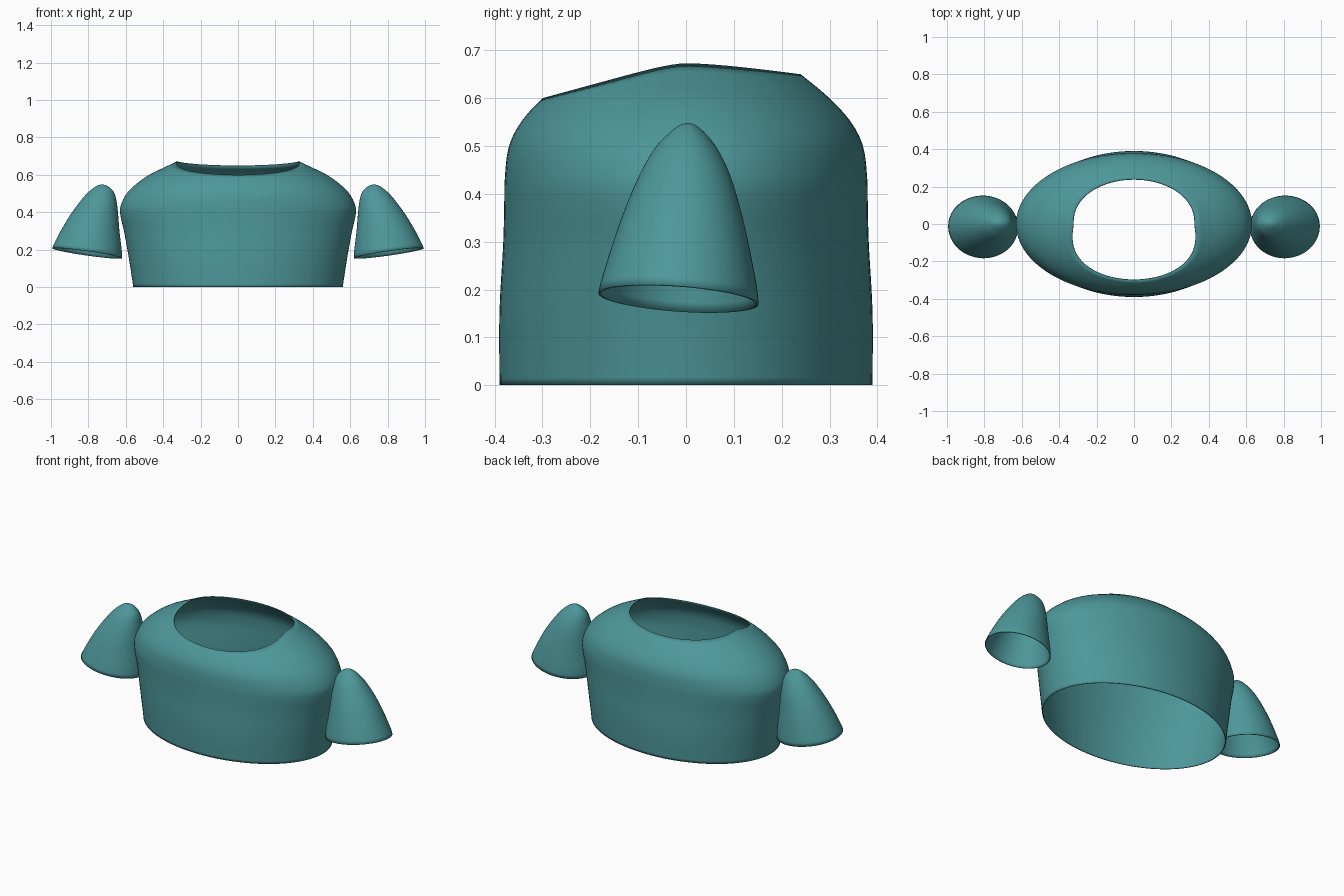
import bpy, bmesh, math

if "Cube" in bpy.data.objects:
    bpy.data.objects.remove(bpy.data.objects["Cube"])

TEAL = bpy.data.materials.new("teal")
TEAL.diffuse_color = (0.075, 0.31, 0.325, 1)
TEAL.use_nodes = True
TEAL.node_tree.nodes["Principled BSDF"].inputs["Base Color"].default_value = TEAL.diffuse_color


def section(table, top, z):
    """Smoothly interpolate (xmin, xmax, ymin, ymax) at height z."""
    key = lambda h: -math.sqrt(max(top - h, 0))
    k = [key(r[0]) for r in table]
    q = key(z)
    n = len(k)
    i = 0
    while i < n - 2 and q > k[i + 1]:
        i += 1
    h = k[i + 1] - k[i]
    t = (q - k[i]) / h

    def slope(c, j):
        a, b = max(j - 1, 0), min(j + 1, n - 1)
        return (table[b][c] - table[a][c]) / (k[b] - k[a])

    return [(2*t**3 - 3*t*t + 1) * table[i][c] + (3*t*t - 2*t**3) * table[i + 1][c]
            + h * ((t**3 - 2*t*t + t) * slope(c, i) + (t**3 - t*t) * slope(c, i + 1))
            for c in range(1, 5)]


def loft(name, table, top, z_low, z_high, rows, ease, segs=96):
    """Closed oval rings between a lower and an upper rim, as a thin shell."""
    bm = bmesh.new()
    rings = []
    for r in range(rows + 1):
        v = 1 - (1 - r / rows) ** ease
        ring = []
        for s in range(segs):
            a = 2 * math.pi * s / segs
            c, d = math.cos(a), math.sin(a)
            z = z_low(c, d) * (1 - v) + z_high(c, d) * v
            x0, x1, y0, y1 = section(table, top, z)
            y_mid = (y0 + y1) / 2
            ring.append(bm.verts.new(((x0 + x1) / 2 + c * (x1 - x0) / 2,
                                      y_mid + d * (y1 - y0) / 2, z)))
        rings.append(ring)
    for lo, hi in zip(rings, rings[1:]):
        for s in range(segs):
            e = (s + 1) % segs
            bm.faces.new((lo[s], lo[e], hi[e], hi[s]))
    bmesh.ops.remove_doubles(bm, verts=bm.verts, dist=0.0002)
    mesh = bpy.data.meshes.new(name)
    bm.to_mesh(mesh)
    bm.free()
    mesh.materials.append(TEAL)
    ob = bpy.data.objects.new(name, mesh)
    bpy.context.collection.objects.link(ob)
    bpy.ops.object.select_all(action='DESELECT')
    ob.select_set(True)
    bpy.context.view_layer.objects.active = ob
    bpy.ops.object.shade_smooth_by_angle(angle=math.radians(40))
    shell = ob.modifiers.new("thickness", 'SOLIDIFY')
    shell.thickness = 0.005
    shell.offset = -1
    return ob


# Torso shell: (height, half width, half depth), cut by a sloping neck rim
half = [(0, .56, .39), (.15, .583, .39), (.3, .61, .382), (.38, .628, .38),
        (.43, .629, .379), (.5, .595, .37), (.55, .545, .345), (.6, .475, .30),
        (.65, .372, .24), (.68, .31, .205)]
body = [(z, -x, x, -y, y) for z, x, y in half]
neck = lambda c, d: .673 - (.073 if d < 0 else .023) * abs(d) ** 1.6
loft("torso_shell", body, .85, lambda c, d: 0, neck, 40, 1)

# Shoulder sleeves: rounded tip, tilted open cuff, mirrored across x
cap = [(.14, .619, 1.003, -.19, .154), (.2, .622, .996, -.182, .149),
       (.25, .628, .974, -.168, .140), (.3, .634, .948, -.152, .130),
       (.4, .642, .887, -.115, .105), (.45, .648, .85, -.092, .088),
       (.5, .660, .808, -.062, .062), (.53, .683, .773, -.032, .037),
       (.548, .728, .728, .004, .004)]
cuff = lambda c, d: .181 + .027 * c - .012 * d
sleeve = loft("shoulder_sleeves", cap, .548, cuff, lambda c, d: .548, 36, 2, 64)
sleeve.modifiers.new("mirror", 'MIRROR').use_mirror_merge = False
